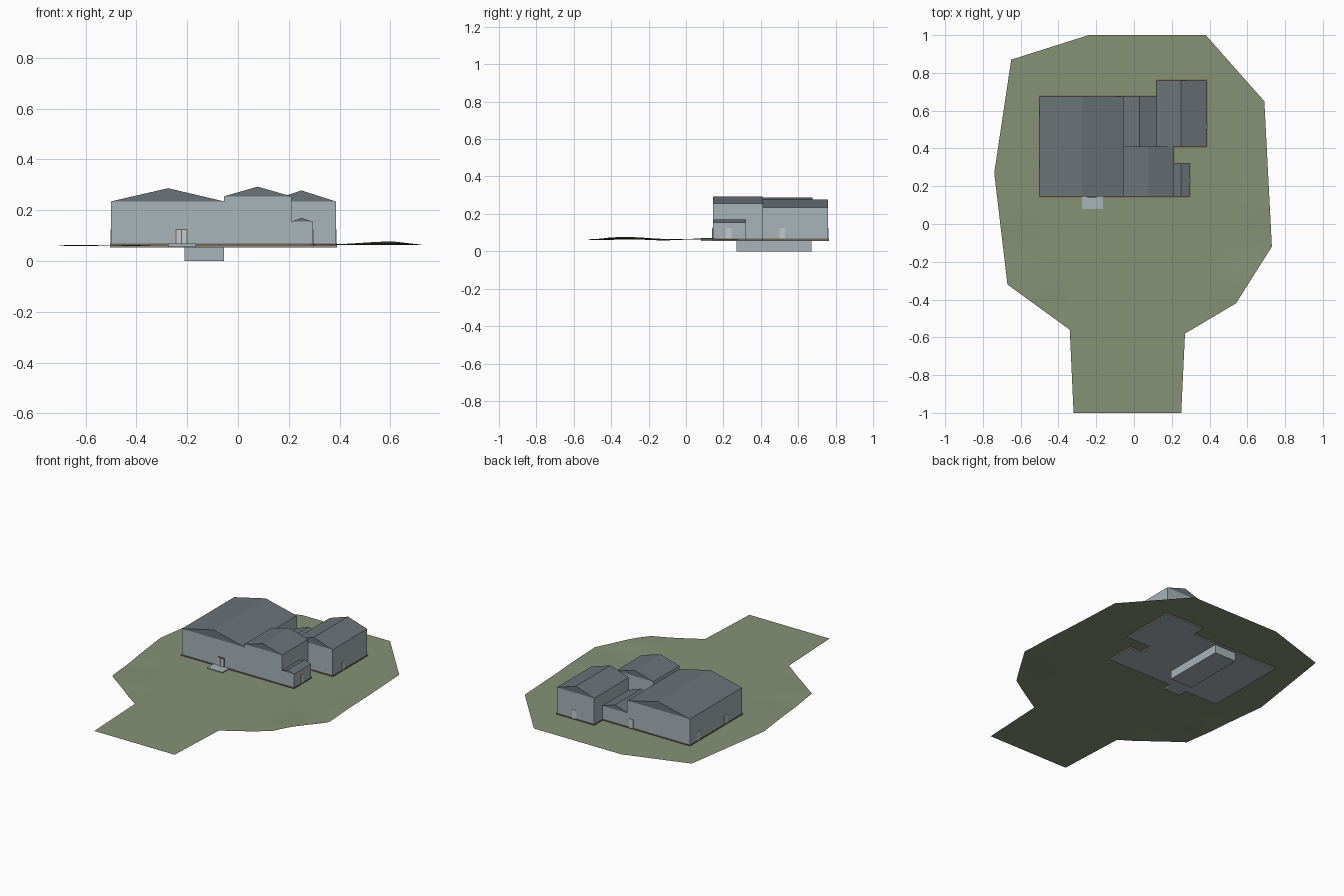
import bpy, bmesh, math
from mathutils import Vector

if "Cube" in bpy.data.objects:
    bpy.data.objects.remove(bpy.data.objects["Cube"])


def material(name, rgb):
    m = bpy.data.materials.new(name)
    lin = [(c / 255 / 12.92) if c < 10 else ((c / 255 + 0.055) / 1.055) ** 2.4 for c in rgb]
    m.diffuse_color = (*lin, 1)
    m.use_nodes = True
    m.node_tree.nodes["Principled BSDF"].inputs["Base Color"].default_value = m.diffuse_color
    return m


WALL = material("pale grey wall", (168, 179, 185))
ROOF = material("slate roof", (107, 115, 120))
GRASS = material("grass green", (134, 145, 117))
TRIM = material("brown trim", (112, 102, 82))
DOOR = material("light door", (196, 203, 205))


def finish(name, bm, mat):
    bmesh.ops.recalc_face_normals(bm, faces=bm.faces)
    me = bpy.data.meshes.new(name)
    bm.to_mesh(me)
    bm.free()
    me.materials.append(mat)
    ob = bpy.data.objects.new(name, me)
    bpy.context.collection.objects.link(ob)
    return ob


def box(name, x0, x1, y0, y1, z0, z1, mat):
    bm = bmesh.new()
    bmesh.ops.create_cube(bm, size=1)
    for v in bm.verts:
        v.co = Vector((x0 if v.co.x < 0 else x1, y0 if v.co.y < 0 else y1,
                       z0 if v.co.z < 0 else z1))
    return finish(name, bm, mat)


def gable_roof(name, x0, x1, y0, y1, eave, ridge, ridge_x):
    """Triangular prism with its ridge running front to back."""
    bm = bmesh.new()
    profile = [(x0, eave), (x1, eave), (ridge_x, ridge)]
    face = bm.faces.new([bm.verts.new((x, y0, z)) for x, z in profile])
    ext = bmesh.ops.extrude_face_region(bm, geom=[face])
    new = [g for g in ext["geom"] if isinstance(g, bmesh.types.BMVert)]
    bmesh.ops.translate(bm, verts=new, vec=(0, y1 - y0, 0))
    if not any(set(f.verts).isdisjoint(new) for f in bm.faces):
        bm.faces.new([v for v in bm.verts if v not in new])
    return finish(name, bm, ROOF)


# Lawn: outline cut into a grid, then gently raised and lowered
outline = [(-0.32, -1), (0.25, -1), (0.27, -0.58), (0.54, -0.42), (0.73, -0.12),
           (0.69, 0.65), (0.38, 1), (-0.24, 1), (-0.65, 0.87), (-0.74, 0.27),
           (-0.67, -0.32), (-0.34, -0.56)]
bumps = [(0.60, -0.33, 0.16, 0.013), (-0.62, -0.12, 0.10, -0.006),
         (-0.42, -0.45, 0.07, -0.005), (0.66, 0.10, 0.12, 0.004)]
bm = bmesh.new()
bm.faces.new([bm.verts.new((x, y, 0.064)) for x, y in outline])
bmesh.ops.triangulate(bm, faces=bm.faces[:])
for axis in (Vector((1, 0, 0)), Vector((0, 1, 0))):
    for i in range(-19, 20):
        bmesh.ops.bisect_plane(bm, geom=bm.verts[:] + bm.edges[:] + bm.faces[:],
                               plane_co=axis * (i * 0.05 + 0.003), plane_no=axis)
for v in bm.verts:
    for x, y, r, h in bumps:
        v.co.z += h * math.exp(-((v.co.x - x) ** 2 + (v.co.y - y) ** 2) / r ** 2)
for f in bm.faces:
    f.normal_update()
    if f.normal.z < 0:
        f.normal_flip()
    f.smooth = True
me = bpy.data.meshes.new("lawn")
bm.to_mesh(me)
bm.free()
me.materials.append(GRASS)
bpy.context.collection.objects.link(bpy.data.objects.new("lawn", me))

# Building wings: x0, x1, y0, y1, eave height, ridge height, ridge x
wings = {
    "main_hall": (-0.50, -0.055, 0.145, 0.675, 0.235, 0.287, -0.275),
    "front_wing": (-0.055, 0.21, 0.145, 0.41, 0.255, 0.293, 0.077),
    "rear_link": (-0.055, 0.12, 0.41, 0.675, 0.155, 0.185, 0.03),
    "rear_wing": (0.12, 0.385, 0.41, 0.76, 0.235, 0.278, 0.25),
    "side_porch": (0.21, 0.295, 0.145, 0.32, 0.155, 0.17, 0.25),
}
for name, (x0, x1, y0, y1, eave, ridge, rx) in wings.items():
    box(name + "_walls", x0, x1, y0, y1, 0.056, eave, WALL)
    gable_roof(name + "_roof", x0, x1, y0, y1, eave, ridge, rx)
    # Plinth with a pale underside
    e = 0.004
    box(name + "_plinth", x0 - e, x1 + e, y0 - e, y1 + e, 0.057, 0.069, TRIM)
    box(name + "_floor", x0 - e, x1 + e, y0 - e, y1 + e, 0.054, 0.057, WALL)

# Basement and entrance step
box("basement", -0.21, -0.055, 0.27, 0.67, 0.0, 0.056, WALL)
box("entrance_step", -0.275, -0.165, 0.08, 0.145, 0.055, 0.07, WALL)

# Front double door with frame
box("front_door_frame", -0.246, -0.198, 0.141, 0.146, 0.069, 0.126, TRIM)
for i, x in enumerate((-0.242, -0.2205)):
    box(f"front_door_leaf_{i + 1}", x, x + 0.0185, 0.139, 0.142, 0.069, 0.122, DOOR)

# Single doors: wall position, centre along the wall, normal axis
t = 0.003
for i, (pos, c) in enumerate(((0.295, 0.228), (0.385, 0.515), (-0.50, 0.59), (-0.50, 0.315))):
    box(f"side_door_{i + 1}", pos - t, pos + t, c - 0.015, c + 0.015, 0.069, 0.124, DOOR)
for i, (pos, c) in enumerate(((0.76, 0.26), (0.675, -0.085))):
    box(f"back_door_{i + 1}", c - 0.015, c + 0.015, pos - t, pos + t, 0.069, 0.124, DOOR)
